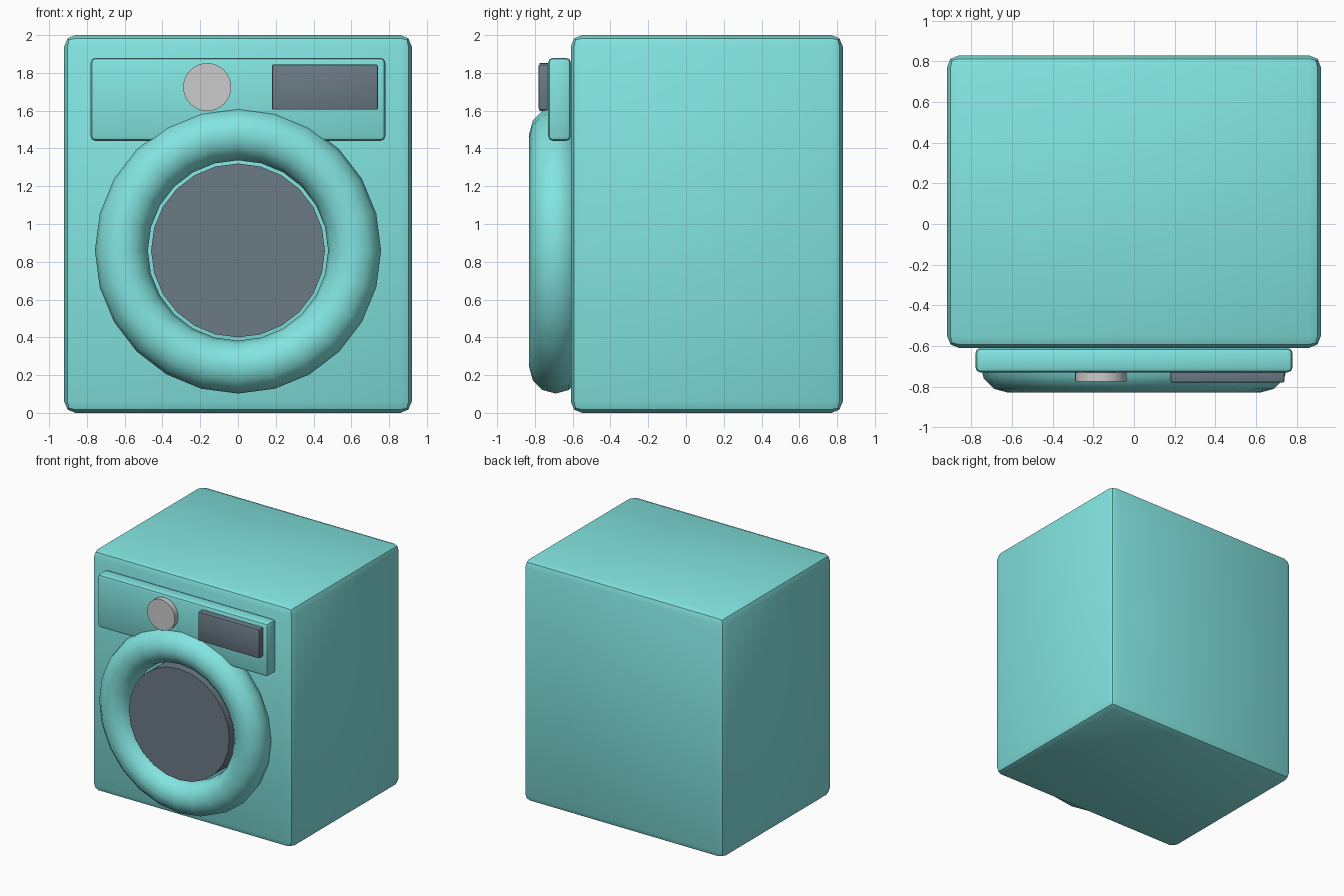
import bpy
from math import radians

if "Cube" in bpy.data.objects:
    bpy.data.objects.remove(bpy.data.objects["Cube"])


def material(name, rgb):
    m = bpy.data.materials.new(name)
    m.diffuse_color = (*rgb, 1)
    m.use_nodes = True
    m.node_tree.nodes["Principled BSDF"].inputs["Base Color"].default_value = m.diffuse_color
    return m


teal = material("teal", (0.225, 0.78, 0.75))
dark = material("dark_glass", (0.147, 0.197, 0.234))


def finish(name, mat, bevel=0, segments=2):
    ob = bpy.context.object
    ob.name = name
    bpy.ops.object.transform_apply(location=False, rotation=True, scale=True)
    if mat:
        ob.data.materials.append(mat)
    if bevel:
        mod = ob.modifiers.new("bevel", 'BEVEL')
        mod.width, mod.segments = bevel, segments
        bpy.ops.object.modifier_apply(modifier=mod.name)
    bpy.ops.object.shade_smooth_by_angle(angle=radians(40))
    return ob


def box(name, lo, hi, mat, bevel):
    bpy.ops.mesh.primitive_cube_add(size=1, location=[(a + b) / 2 for a, b in zip(lo, hi)])
    bpy.context.object.scale = [b - a for a, b in zip(lo, hi)]
    return finish(name, mat, bevel)


def disc(name, x, z, radius, front, back, sides, mat):
    bpy.ops.mesh.primitive_cylinder_add(vertices=sides, radius=radius, depth=back - front,
                                        location=(x, (front + back) / 2, z),
                                        rotation=(radians(90), 0, 0))
    return finish(name, mat)


# Cabinet and control panel
box("cabinet", (-0.92, -0.61, 0), (0.92, 0.83, 2), teal, 0.06)
box("control_panel", (-0.78, -0.73, 1.44), (0.78, -0.61, 1.88), teal, 0.025)

# Display and dial on the panel
box("display", (0.18, -0.78, 1.605), (0.74, -0.70, 1.845), dark, 0.008)
disc("dial", -0.163, 1.725, 0.127, -0.775, -0.70, 32, None)

# Door ring and glass
bpy.ops.mesh.primitive_torus_add(major_radius=0.6175, minor_radius=0.14,
                                 major_segments=24, minor_segments=12,
                                 location=(0, -0.69, 0.86), rotation=(radians(90), 0, 0))
finish("door_ring", teal)
disc("door_glass", 0, 0.86, 0.46, -0.77, -0.61, 24, dark)
